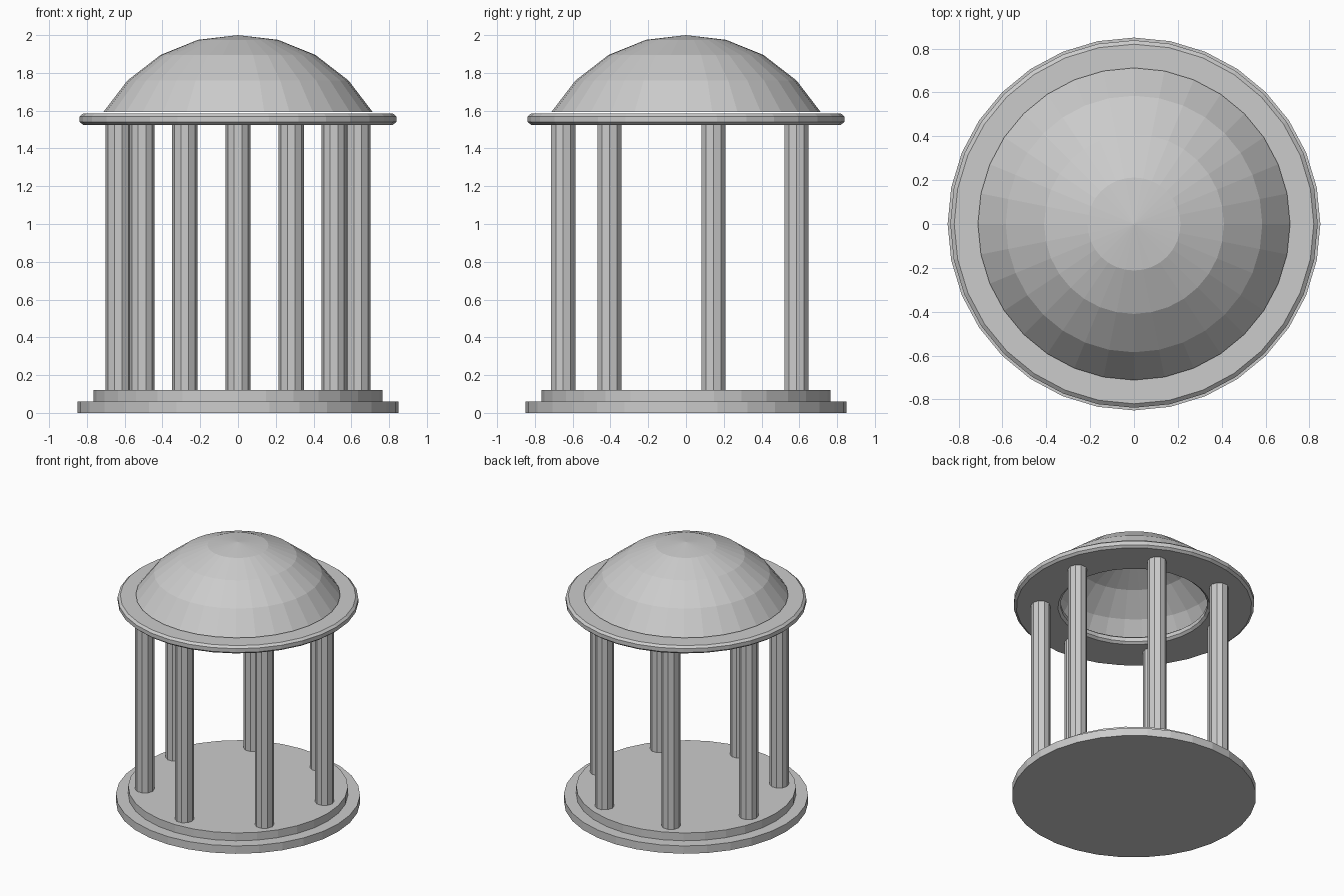
import bpy, bmesh
from math import cos, sin, pi, radians

cube = bpy.data.objects.get("Cube")
if cube:
    bpy.data.objects.remove(cube, do_unlink=True)

SIDES = 32
stone = bpy.data.materials.new("grey_stone")
stone.use_nodes = True
stone.diffuse_color = (0.6, 0.6, 0.6, 1)
stone.node_tree.nodes["Principled BSDF"].inputs["Base Color"].default_value = (0.6, 0.6, 0.6, 1)


def add_object(name, bm):
    mesh = bpy.data.meshes.new(name)
    bm.to_mesh(mesh)
    bm.free()
    mesh.materials.append(stone)
    obj = bpy.data.objects.new(name, mesh)
    bpy.context.collection.objects.link(obj)
    return obj


def lathe(name, profile, sides=SIDES, closed=False):
    """Spin (radius, height) points around z; zero radius makes a pole."""
    bm = bmesh.new()
    rings = []
    for r, z in profile:
        count = sides if r > 0 else 1
        rings.append([bm.verts.new((r * cos(2 * pi * i / sides), r * sin(2 * pi * i / sides), z))
                      for i in range(count)])
    pairs = list(zip(rings, rings[1:]))
    if closed:
        pairs.append((rings[-1], rings[0]))
    for a, b in pairs:
        for i in range(sides):
            j = (i + 1) % sides
            corners = [a[i % len(a)], a[j % len(a)], b[j % len(b)], b[i % len(b)]]
            bm.faces.new(list(dict.fromkeys(corners)))
    bmesh.ops.recalc_face_normals(bm, faces=bm.faces)
    return add_object(name, bm)


# Two round steps
lathe("lower_step", [(0, 0), (0.85, 0), (0.85, 0.06), (0, 0.06)])
lathe("upper_step", [(0, 0.06), (0.765, 0.06), (0.765, 0.12), (0, 0.12)])

# Seven ten-sided columns, one at the front centre
for k in range(7):
    angle = radians(-90) + 2 * pi * k / 7
    column = lathe(f"column_{k + 1}", [(0, 0.12), (0.067, 0.12), (0.067, 1.53), (0, 1.53)], sides=10)
    column.location = (0.65 * cos(angle), 0.65 * sin(angle), 0)

# Roof ring with bevelled rims and an open middle
lathe("roof_ring", [(0.82, 1.525), (0.838, 1.54), (0.838, 1.57), (0.82, 1.585),
                    (0.53, 1.585), (0.512, 1.57), (0.512, 1.54), (0.53, 1.525)], closed=True)

# Faceted open dome
lathe("dome", [(0.712, 1.594), (0.585, 1.76), (0.41, 1.895), (0.212, 1.975), (0, 2.0)])
